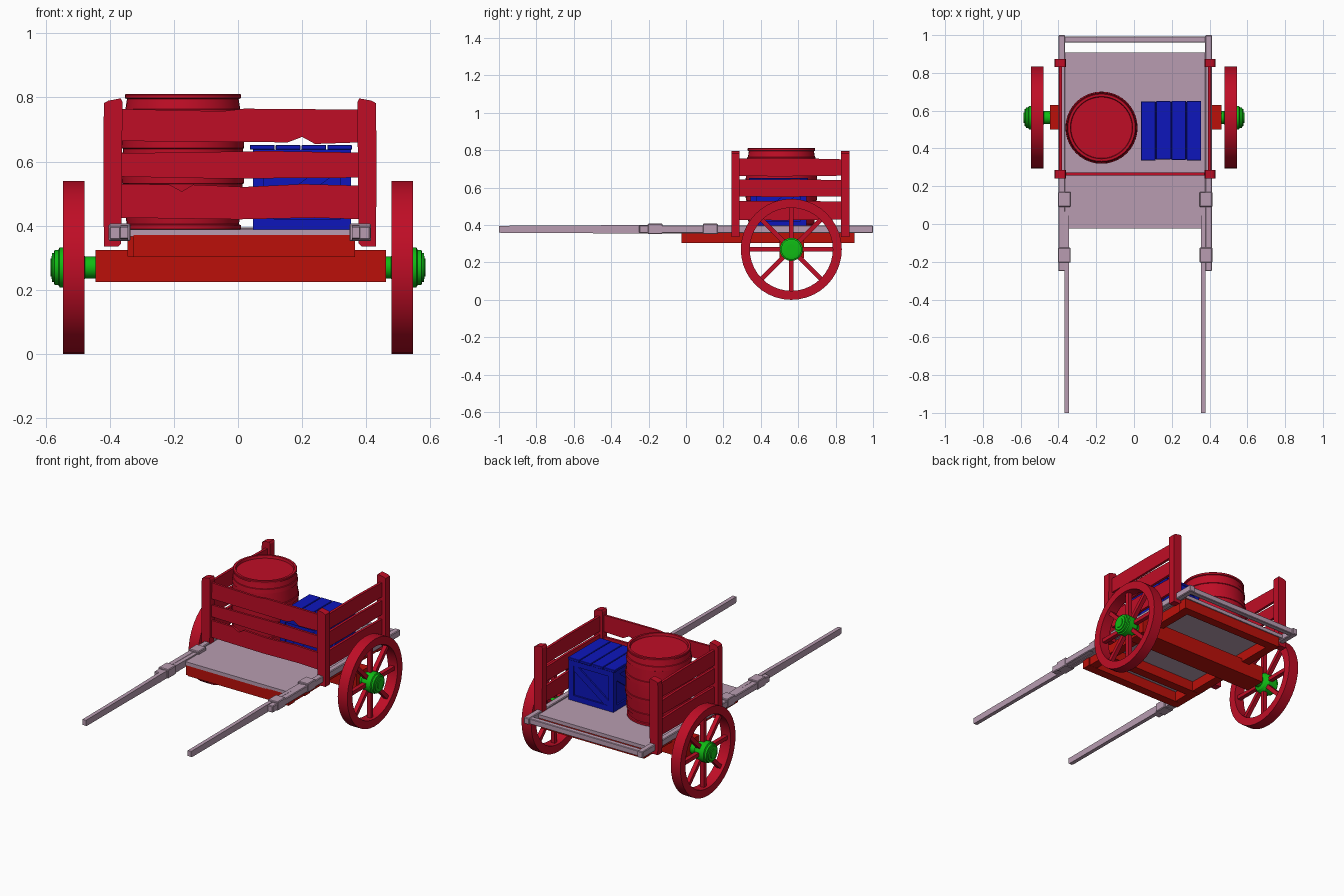
import bpy, bmesh
from math import pi, cos, sin, radians
from mathutils import Vector, Matrix

if "Cube" in bpy.data.objects:
    bpy.data.objects.remove(bpy.data.objects["Cube"])


def material(name, rgb):
    m = bpy.data.materials.new(name)
    m.diffuse_color = (*rgb, 1)
    m.use_nodes = True
    m.node_tree.nodes["Principled BSDF"].inputs["Base Color"].default_value = m.diffuse_color
    return m


RED = material("red_wood", (0.52, 0.004, 0.019))
RUST = material("rust_wood", (0.50, 0.005, 0.003))
GREEN = material("green_metal", (0.005, 0.50, 0.007))
BLUE = material("blue_wood", (0.004, 0.008, 0.50))
MAUVE = material("mauve_wood", (0.48, 0.335, 0.44))


def finish(name, bm, mat, smooth=False):
    bmesh.ops.recalc_face_normals(bm, faces=bm.faces)
    me = bpy.data.meshes.new(name)
    bm.to_mesh(me)
    bm.free()
    ob = bpy.data.objects.new(name, me)
    bpy.context.collection.objects.link(ob)
    me.materials.append(mat)
    if smooth:
        bpy.ops.object.select_all(action='DESELECT')
        ob.select_set(True)
        bpy.context.view_layer.objects.active = ob
        bpy.ops.object.shade_smooth_by_angle(angle=radians(30))
    return ob


def box(name, x, y, z, mat, bevel=0.0):
    """Box from (low, high) ranges."""
    bm = bmesh.new()
    bmesh.ops.create_cube(bm, size=1)
    for v in bm.verts:
        v.co = Vector([(r[0] + r[1]) / 2 + c * (r[1] - r[0]) for c, r in zip(v.co, (x, y, z))])
    if bevel:
        bmesh.ops.bevel(bm, geom=bm.edges[:], offset=bevel, segments=1, affect='EDGES')
    return finish(name, bm, mat)


def prism(name, pts, axis, lo, hi, mat):
    """Outline (a, z) extruded along x or y."""
    bm = bmesh.new()
    at = (lambda a, z, d: (d, a, z)) if axis == 'x' else (lambda a, z, d: (a, d, z))
    face = bm.faces.new([bm.verts.new(at(a, z, lo)) for a, z in pts])
    ext = bmesh.ops.extrude_face_region(bm, geom=[face])
    shift = Vector(at(0, 0, hi - lo))
    bmesh.ops.translate(bm, verts=[v for v in ext["geom"] if isinstance(v, bmesh.types.BMVert)], vec=shift)
    return finish(name, bm, mat)


def lathe(name, profile, axis, loc, segs, mat, closed=False):
    """Profile (radius, height) turned round the x or z axis."""
    bm = bmesh.new()
    rings = []
    for r, h in profile:
        ring = []
        for i in range(segs):
            c, s = r * cos(2 * pi * i / segs), r * sin(2 * pi * i / segs)
            ring.append(bm.verts.new(Vector(loc) + Vector((h, c, s) if axis == 'x' else (c, s, h))))
        rings.append(ring)
    pairs = list(zip(rings, rings[1:])) + ([(rings[-1], rings[0])] if closed else [])
    for a, b in pairs:
        for i in range(segs):
            j = (i + 1) % segs
            bm.faces.new((a[i], a[j], b[j], b[i]))
    if not closed:
        bm.faces.new(rings[0])
        bm.faces.new(rings[-1])
    return finish(name, bm, mat, True)


WY, WZ = 0.563, 0.27
MID = 0.008     # the cart body sits slightly to the right

# Wheels with spokes and hubs
for side, tag in ((-1, "left"), (1, "right")):
    wx = side * 0.512
    rim = [(0.222, -0.033), (0.27, -0.033), (0.27, 0.033), (0.222, 0.033)]
    lathe(tag + "_wheel_rim", rim, 'x', (wx, WY, WZ), 40, RED, True)
    bm = bmesh.new()
    for k in range(8):
        m = Matrix.Translation((wx, WY, WZ)) @ Matrix.Rotation(k * pi / 4, 4, 'X')
        bmesh.ops.create_cube(bm, size=1, matrix=m @ Matrix.Translation((0, 0, 0.135))
                              @ Matrix.Diagonal((0.026, 0.024, 0.19, 1)))
    finish(tag + "_wheel_spokes", bm, RED)
    hub = [(0.034, -0.085), (0.034, -0.035), (0.05, -0.028), (0.062, -0.01), (0.062, 0.044), (0.055, 0.048),
           (0.055, 0.060), (0.045, 0.062), (0.045, 0.068), (0.028, 0.069), (0.028, 0.073)]
    lathe(tag + "_wheel_hub", [(r, side * h) for r, h in hub], 'x', (wx, WY, WZ), 24, GREEN)

# Axle beam and under frame
box("axle_beam", (-0.444, 0.462), (0.50, 0.63), (0.225, 0.325), RUST)
for sx, tag in ((-1, "left"), (1, "right")):
    c = MID + sx * 0.325
    box(tag + "_frame_rail", (c - 0.027, c + 0.027), (-0.02, 0.90), (0.304, 0.37), RUST)
for i, y in enumerate((-0.025, 0.13, 0.845)):
    box(f"frame_crossbar_{i}", (MID - 0.333, MID + 0.357), (y, y + 0.055), (0.303, 0.371), RUST)

# Bed floor and tail bar
box("bed_floor", (-0.375, 0.39), (-0.025, 0.907), (0.366, 0.388), MAUVE)
box("tail_bar", (-0.39, 0.405), (0.960, 0.992), (0.360, 0.394), MAUVE, 0.003)

# Shafts: thick rail, thinner lapped handle, two binding collars
for cx, hx, tag in ((-0.383, -0.355, "left"), (0.395, 0.367, "right")):
    box(tag + "_shaft_rail", (cx - 0.018, cx + 0.018), (-0.25, 1.0), (0.357, 0.398), MAUVE, 0.004)
    handle = [(-1, 0.362), (-0.99, 0.358), (-0.6, 0.357), (-0.28, 0.354), (0.17, 0.356), (0.17, 0.394),
              (-0.28, 0.401), (-0.6, 0.397), (-1, 0.396)]
    prism(tag + "_handle", handle, 'x', hx - 0.012, hx + 0.012, MAUVE)
    for i, y in enumerate((-0.165, 0.13)):
        m = (cx + hx) / 2
        box(f"{tag}_collar_{i}", (m - 0.034, m + 0.034), (y - 0.04, y + 0.04), (0.352, 0.407), MAUVE, 0.004)

# Corner posts with chipped tops
for sx, tag in ((-1, "left"), (1, "right")):
    out = [(0.37, 0.345), (0.38, 0.335), (0.424, 0.335), (0.426, 0.60), (0.424, 0.782), (0.41, 0.79),
           (0.372, 0.797), (0.366, 0.785)]
    for y, end in ((0.242, "front"), (0.83, "back")):
        prism(f"{end}_{tag}_post", [(MID + sx * x - 0.002, z) for x, z in out], 'y', y, y + 0.044, RED)

# Front planks, two of them notched
front = [
    [(-0.365, 0.664), (0.155, 0.66), (0.20, 0.677), (0.24, 0.655), (0.385, 0.66), (0.385, 0.762),
     (0.02, 0.765), (-0.05, 0.757), (-0.365, 0.764)],
    [(-0.365, 0.553), (-0.05, 0.547), (0.385, 0.55), (0.385, 0.628), (0.1, 0.633), (-0.365, 0.626)],
    [(-0.365, 0.425), (0.0, 0.42), (0.24, 0.425), (0.385, 0.42), (0.385, 0.525), (0.2, 0.53), (0.02, 0.521),
     (-0.14, 0.528), (-0.175, 0.507), (-0.215, 0.529), (-0.365, 0.53)]]
for i, pts in enumerate(front):
    prism(f"front_plank_{i}", pts, 'y', 0.258, 0.272, RED)

# Side planks
for x, tag in ((-0.388, "left"), (0.399, "right")):
    for i, (a, b) in enumerate(((0.66, 0.757), (0.55, 0.645), (0.425, 0.53))):
        pts = [(0.26, a + 0.003), (0.5, a), (0.85, a + 0.004), (0.85, b - 0.006), (0.6, b), (0.26, b - 0.002)]
        prism(f"{tag}_side_plank_{i}", pts, 'x', x - 0.008, x + 0.008, RED)

# Barrel with rims, hoops and sunken lid
barrel = [(0.176, 0.387), (0.181, 0.39), (0.181, 0.402), (0.175, 0.405), (0.179, 0.435), (0.183, 0.437),
          (0.186, 0.462), (0.182, 0.464), (0.186, 0.53), (0.190, 0.532), (0.191, 0.555), (0.187, 0.557),
          (0.188, 0.60), (0.187, 0.640), (0.191, 0.642), (0.190, 0.665), (0.186, 0.667), (0.182, 0.735),
          (0.186, 0.737), (0.183, 0.762), (0.179, 0.764), (0.174, 0.795), (0.181, 0.798), (0.181, 0.808),
          (0.178, 0.811), (0.165, 0.811), (0.162, 0.795)]
lathe("barrel", barrel, 'z', (-0.172, 0.51, 0), 40, RED)

# Crate: inner box, edge frame, diagonal braces and lid slats
X0, X1, Y0, Y1, Z0, Z1 = 0.047, 0.353, 0.345, 0.645, 0.387, 0.637
box("crate_body", (X0 + 0.01, X1 - 0.01), (Y0 + 0.01, Y1 - 0.01), (Z0, Z1), BLUE)
W = 0.034
for j, y in enumerate((Y0, Y1 - 0.012)):
    for i, z in enumerate((Z0, Z1 - W)):
        box(f"crate_end_rail_{j}{i}", (X0, X1), (y, y + 0.012), (z, z + W), BLUE)
    for i, x in enumerate((X0, X1 - W)):
        box(f"crate_end_stile_{j}{i}", (x, x + W), (y, y + 0.012), (Z0 + W, Z1 - W), BLUE)
    brace = [(X0 + W, Z0 + W), (X0 + W + 0.03, Z0 + W), (X1 - W, Z1 - W - 0.03), (X1 - W, Z1 - W),
             (X1 - W - 0.03, Z1 - W), (X0 + W, Z0 + W + 0.03)]
    prism(f"crate_end_brace_{j}", brace, 'y', y + 0.002, y + 0.011, BLUE)
for j, x in enumerate((X0, X1 - 0.012)):
    for i, z in enumerate((Z0, Z1 - W)):
        box(f"crate_side_rail_{j}{i}", (x, x + 0.012), (Y0 + 0.012, Y1 - 0.012), (z, z + W), BLUE)
    for i, y in enumerate((Y0 + 0.012, Y1 - W)):
        box(f"crate_side_stile_{j}{i}", (x, x + 0.012), (y, y + W - 0.012), (Z0 + W, Z1 - W), BLUE)
    brace = [(Y0 + W, Z0 + W), (Y0 + W + 0.03, Z0 + W), (Y1 - W, Z1 - W - 0.03), (Y1 - W, Z1 - W),
             (Y1 - W - 0.03, Z1 - W), (Y0 + W, Z0 + W + 0.03)]
    prism(f"crate_side_brace_{j}", brace, 'x', x + 0.002, x + 0.011, BLUE)
for i, (a, b) in enumerate(((0.336, 0.648), (0.341, 0.65), (0.34, 0.652), (0.337, 0.651))):
    x = 0.037 + i * 0.0805
    box(f"crate_lid_slat_{i}", (x, x + 0.077), (a, b), (Z1, Z1 + 0.015), BLUE, 0.002)
